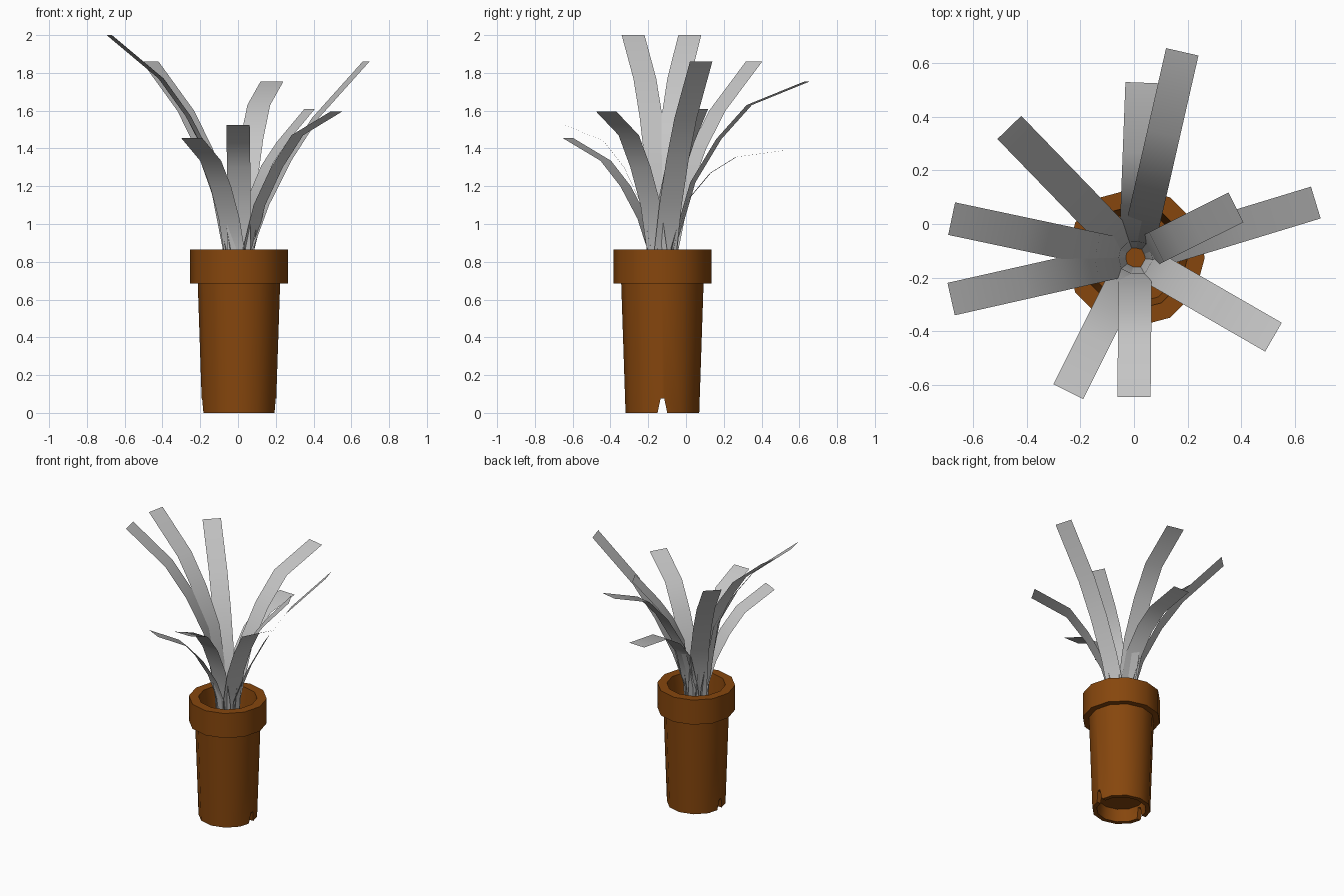
import bpy
import bmesh
import math
from mathutils import Vector

SIDES = 12
CENTRE = Vector((0.005, -0.125, 0))
HALF_WIDTH = 0.062

cube = bpy.data.objects.get("Cube")
if cube:
    bpy.data.objects.remove(cube, do_unlink=True)


def make_material(name, colour):
    mat = bpy.data.materials.new(name)
    mat.use_nodes = True
    mat.diffuse_color = colour
    for node in mat.node_tree.nodes:
        if node.type == 'BSDF_PRINCIPLED':
            node.inputs["Base Color"].default_value = colour
            node.inputs["Roughness"].default_value = 0.8
    return mat


def make_object(name, bm, mat):
    mesh = bpy.data.meshes.new(name)
    bm.to_mesh(mesh)
    bm.free()
    obj = bpy.data.objects.new(name, mesh)
    bpy.context.collection.objects.link(obj)
    if mat:
        mesh.materials.append(mat)
    return obj


def smooth(obj):
    bpy.ops.object.select_all(action='DESELECT')
    obj.select_set(True)
    bpy.context.view_layer.objects.active = obj
    bpy.ops.object.shade_smooth_by_angle(angle=math.radians(40))


def lathe(name, profile, mat):
    """Closed solid turned around the pot axis, capped at both ends."""
    bm = bmesh.new()
    rings = []
    for radius, z in profile:
        ring = []
        for i in range(SIDES):
            a = math.tau * i / SIDES
            ring.append(bm.verts.new(CENTRE + Vector((radius * math.cos(a), radius * math.sin(a), z))))
        rings.append(ring)
    for low, high in zip(rings, rings[1:]):
        for i in range(SIDES):
            j = (i + 1) % SIDES
            bm.faces.new((low[i], low[j], high[j], high[i]))
    bm.faces.new(rings[0][::-1])
    bm.faces.new(rings[-1])
    bmesh.ops.recalc_face_normals(bm, faces=bm.faces)
    return make_object(name, bm, mat)


def notch_cutter():
    """Tapered bar running through both sides of the foot."""
    bm = bmesh.new()
    ends = []
    for x in (-0.4, 0.4):
        ends.append([bm.verts.new(CENTRE + Vector((x, y, z)))
                     for y, z in ((-0.03, -0.02), (0.03, -0.02), (0.01, 0.075), (-0.01, 0.075))])
    for i in range(4):
        j = (i + 1) % 4
        bm.faces.new((ends[0][i], ends[0][j], ends[1][j], ends[1][i]))
    for end in ends:
        bm.faces.new(end)
    bmesh.ops.recalc_face_normals(bm, faces=bm.faces)
    cutter = make_object("notch_cutter", bm, None)
    cutter.hide_render = True
    return cutter


def make_leaf(name, tip, heights, mat):
    """Thin strip of even width arching out from the pot centre to the tip."""
    out = Vector((tip[0], tip[1], 0)) - CENTRE
    reach = out.length
    out.normalize()
    side = Vector((-out.y, out.x, 0)) * HALF_WIDTH
    path = [(0.035, 0.6), (0.06, 0.87)]
    path += [(reach * f, z) for f, z in zip((0.21, 0.39, 0.6, 1), heights)]
    bm = bmesh.new()
    rows = []
    for r, z in path:
        p = CENTRE + out * r + Vector((0, 0, z))
        rows.append((bm.verts.new(p - side), bm.verts.new(p + side)))
    for a, b in zip(rows, rows[1:]):
        bm.faces.new((a[0], b[0], b[1], a[1]))
    leaf = make_object(name, bm, mat)
    smooth(leaf)


terracotta = make_material("terracotta_brown", (0.24, 0.062, 0.004, 1))
leaf_grey = make_material("leaf_grey", (0.56, 0.56, 0.56, 1))

# Pot: recessed foot, tapered body, thick collar and hollow inside
pot = lathe("pot", [(0.155, 0.09), (0.165, 0), (0.195, 0), (0.218, 0.685),
                    (0.259, 0.685), (0.259, 0.865), (0.195, 0.865), (0.17, 0.6)], terracotta)

# Drain notches
cutter = notch_cutter()
cut = pot.modifiers.new("notches", 'BOOLEAN')
cut.operation = 'DIFFERENCE'
cut.solver = 'EXACT'
cut.object = cutter
bpy.context.view_layer.objects.active = pot
bpy.ops.object.modifier_apply(modifier=cut.name)
bpy.data.objects.remove(cutter, do_unlink=True)
smooth(pot)

# Leaves: tip position, then heights from the inner bend to the tip
leaves = {
    "back_leaf": ((0.18, 0.642), (1.22, 1.45, 1.63, 1.755)),
    "low_back_leaf": ((0.03, 0.527), (1.13, 1.27, 1.355, 1.39)),
    "back_right_leaf": ((-0.465, 0.36), (1.16, 1.4, 1.6, 1.86)),
    "tall_right_leaf": ((-0.68, 0.02), (1.33, 1.57, 1.77, 2)),
    "tall_front_right_leaf": ((-0.682, -0.28), (1.33, 1.57, 1.77, 2)),
    "front_right_leaf": ((-0.245, -0.625), (1.03, 1.2, 1.335, 1.455)),
    "front_leaf": ((0.0, -0.645), (1.1, 1.3, 1.44, 1.525)),
    "front_left_leaf": ((0.52, -0.422), (1.1, 1.3, 1.47, 1.595)),
    "tall_left_leaf": ((0.678, 0.08), (1.1, 1.34, 1.56, 1.86)),
    "short_left_leaf": ((0.38, 0.062), (1.15, 1.31, 1.43, 1.61)),
}
for name, (tip, heights) in leaves.items():
    make_leaf(name, tip, heights, leaf_grey)
